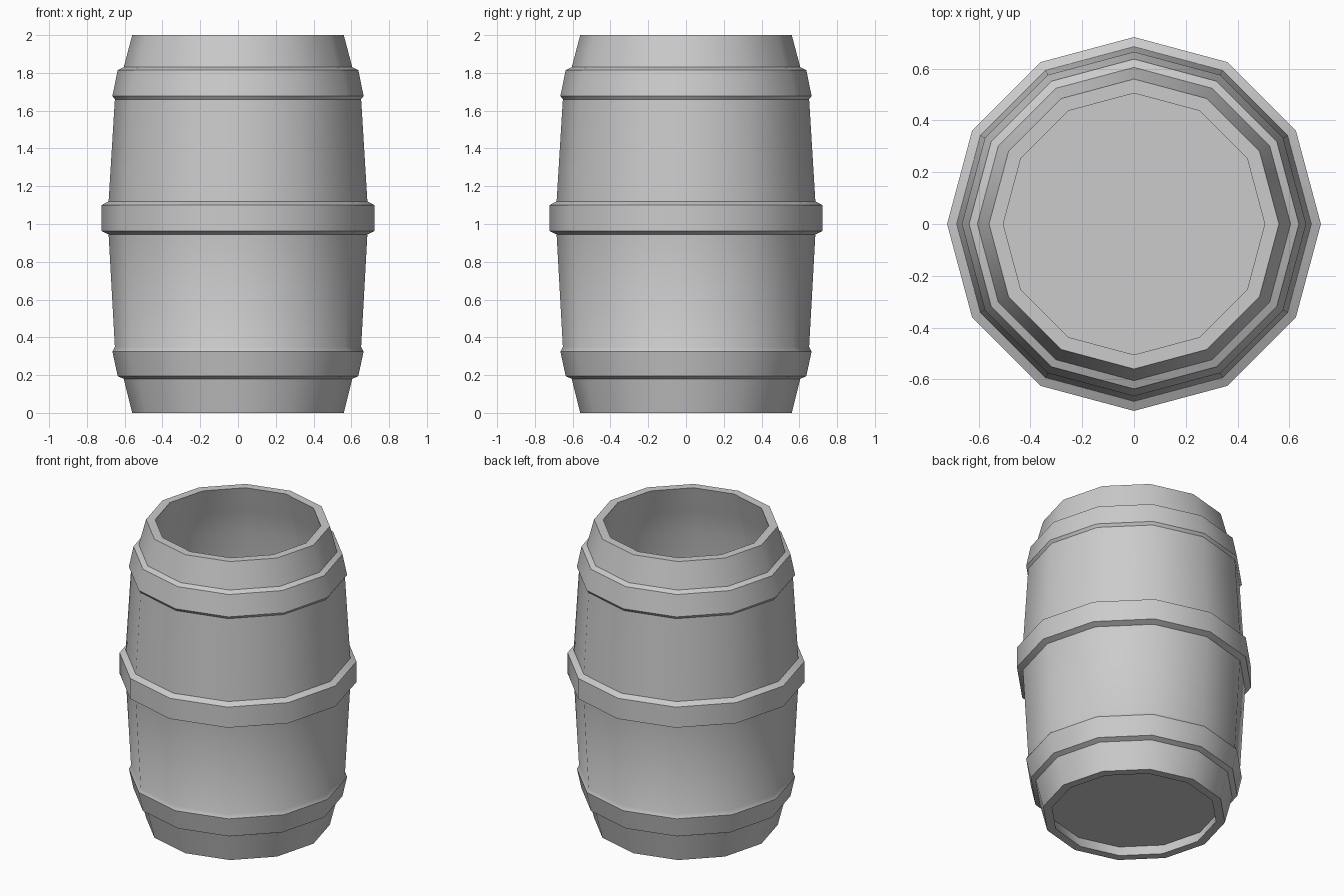
import bpy, bmesh
from math import cos, sin, pi, radians

if "Cube" in bpy.data.objects:
    bpy.data.objects.remove(bpy.data.objects["Cube"])

SIDES = 12


def lathe(name, profile, closed):
    """Spin (radius, z) points around z; closed joins last ring to first, otherwise ends are capped."""
    bm = bmesh.new()
    rings = [[bm.verts.new((r * cos(2 * pi * i / SIDES), r * sin(2 * pi * i / SIDES), z))
              for i in range(SIDES)] for r, z in profile]
    pairs = list(zip(rings, rings[1:]))
    if closed:
        pairs.append((rings[-1], rings[0]))
    for a, b in pairs:
        for i in range(SIDES):
            j = (i + 1) % SIDES
            bm.faces.new((a[i], a[j], b[j], b[i]))
    if not closed:
        bm.faces.new(rings[0][::-1])
        bm.faces.new(rings[-1])
    bmesh.ops.recalc_face_normals(bm, faces=bm.faces)
    mesh = bpy.data.meshes.new(name)
    bm.to_mesh(mesh)
    bm.free()
    obj = bpy.data.objects.new(name, mesh)
    bpy.context.collection.objects.link(obj)
    bpy.ops.object.select_all(action='DESELECT')
    obj.select_set(True)
    bpy.context.view_layer.objects.active = obj
    bpy.ops.object.shade_smooth_by_angle(angle=radians(32))
    return obj


# Outer wall with the three raised hoops, bottom to top
outer = [(0.56, 0), (0.605, 0.18), (0.637, 0.195), (0.665, 0.325), (0.652, 0.35),
         (0.685, 0.945), (0.722, 0.962), (0.722, 1.10), (0.685, 1.12),
         (0.652, 1.66), (0.665, 1.678), (0.637, 1.815), (0.605, 1.83), (0.56, 2.0)]
# Inner wall follows the bulge, top to bottom
inner = [(0.505, 2.0), (0.55, 1.83), (0.597, 1.66), (0.63, 1.12),
         (0.63, 0.945), (0.597, 0.35), (0.55, 0.18), (0.505, 0)]
lathe("barrel_wall", outer + inner, True)

# Recessed floor
lathe("barrel_floor", [(0.524, 0.07), (0.532, 0.10)], False)
